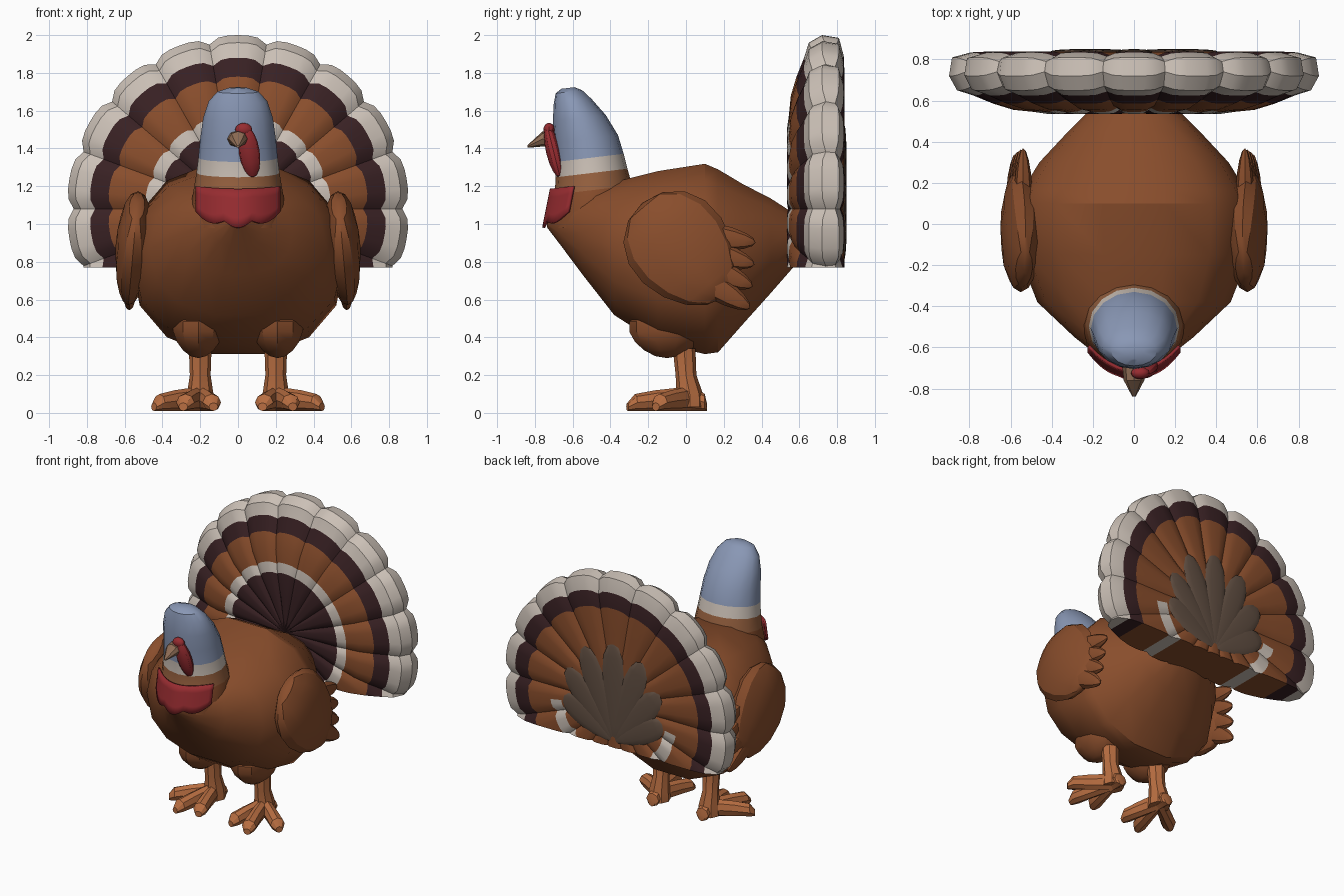
import bpy, bmesh, math
from mathutils import Matrix, Vector

if "Cube" in bpy.data.objects:
    bpy.data.objects.remove(bpy.data.objects["Cube"])


def mat(name, col):
    m = bpy.data.materials.new(name)
    m.diffuse_color = (*col, 1)
    m.use_nodes = True
    m.node_tree.nodes["Principled BSDF"].inputs["Base Color"].default_value = m.diffuse_color
    return m


BROWN = mat("brown feather", (0.25, 0.075, 0.025))
DARK = mat("dark brown", (0.04, 0.015, 0.017))
CREAM = mat("cream", (0.60, 0.53, 0.47))
BLUE = mat("grey blue", (0.25, 0.31, 0.46))
RED = mat("red", (0.31, 0.025, 0.03))
TAN = mat("tan", (0.31, 0.12, 0.05))
ORANGE = mat("leg orange", (0.48, 0.155, 0.053))
TAUPE = mat("taupe", (0.12, 0.078, 0.055))
HORN = mat("beak horn", (0.27, 0.15, 0.09))


def finish(name, bm, mats, angle=30):
    bmesh.ops.recalc_face_normals(bm, faces=bm.faces)
    me = bpy.data.meshes.new(name)
    bm.to_mesh(me)
    bm.free()
    for m in mats:
        me.materials.append(m)
    ob = bpy.data.objects.new(name, me)
    bpy.context.collection.objects.link(ob)
    bpy.ops.object.select_all(action='DESELECT')
    ob.select_set(True)
    bpy.context.view_layer.objects.active = ob
    bpy.ops.object.shade_smooth_by_angle(angle=math.radians(angle))
    return ob


def loft(name, rings, mats, seg_mat=None, angle=30):
    """Skin a list of closed rings and cap both ends."""
    bm = bmesh.new()
    vs = [[bm.verts.new(p) for p in r] for r in rings]
    n = len(vs[0])
    for i in range(len(vs) - 1):
        for j in range(n):
            k = (j + 1) % n
            f = bm.faces.new((vs[i][j], vs[i][k], vs[i + 1][k], vs[i + 1][j]))
            f.material_index = seg_mat[i] if seg_mat else 0
    bm.faces.new(vs[0])
    bm.faces.new(vs[-1]).material_index = seg_mat[-1] if seg_mat else 0
    return finish(name, bm, mats, angle)


def blob(name, loc, scale, material, rot=None, taper=0.0, seg=12):
    """Ellipsoid, optionally narrowed towards its local -z end."""
    bm = bmesh.new()
    bmesh.ops.create_uvsphere(bm, u_segments=seg, v_segments=8, radius=1)
    for v in bm.verts:
        w = 1 + taper * v.co.z
        v.co = Vector((v.co.x * scale[0] * w, v.co.y * scale[1] * w, v.co.z * scale[2]))
    bm.transform(Matrix.Translation(loc) @ (rot or Matrix()))
    return finish(name, bm, [material])


def rot(deg, axis):
    return Matrix.Rotation(math.radians(deg), 4, axis)


def circle(n, power=1.0):
    """Unit circle, or a squarer superellipse when power is below one."""
    pts = []
    for i in range(n):
        a = 2 * math.pi * i / n
        pts.append(tuple(math.copysign(abs(v) ** power, v) for v in (math.cos(a), math.sin(a))))
    return pts


# Body: sections along y as (y, bottom, top, half width)
body = [(-0.735, 0.98, 1.06, 0.05), (-0.66, 0.88, 1.13, 0.15), (-0.55, 0.73, 1.18, 0.29),
        (-0.38, 0.51, 1.23, 0.47), (-0.15, 0.36, 1.29, 0.56), (0.1, 0.3, 1.33, 0.57),
        (0.17, 0.31, 1.30, 0.54), (0.3, 0.46, 1.22, 0.46), (0.45, 0.63, 1.14, 0.32),
        (0.57, 0.77, 1.06, 0.2)]
loft("body", [[(w * c, y, (b + t) / 2 + (t - b) / 2 * s) for c, s in circle(14, 0.88)]
              for y, b, t, w in body], [BROWN])

# Neck and head: sections along z as (z, y centre, x radius, y radius)
neck = [(0.98, -0.50, 0.24, 0.21), (1.1, -0.49, 0.25, 0.22), (1.18, -0.49, 0.235, 0.205),
        (1.27, -0.50, 0.22, 0.19), (1.35, -0.51, 0.21, 0.18), (1.45, -0.53, 0.2, 0.17),
        (1.56, -0.565, 0.185, 0.14), (1.65, -0.60, 0.155, 0.1), (1.70, -0.62, 0.11, 0.07),
        (1.72, -0.625, 0.05, 0.035)]
loft("neck_and_head", [[(rx * c, y + ry * s, z + 0.12 * (ry * s) * (z > 1.15)) for c, s in circle(16)]
                       for z, y, rx, ry in neck],
     [BROWN, TAN, CREAM, BLUE], [0, 0, 1, 2, 3, 3, 3, 3, 3])

# Red bib with a three-lobed lower edge
bm = bmesh.new()
cols = []
for i in range(25):
    x = -0.22 + 0.44 * i / 24
    low = 0.98 + 1.2 * x * x + 0.03 * (1 - abs(math.cos(1.5 * math.pi * x / 0.22 * 0.98)))
    top = 1.185 + 0.3 * x * x
    col = []
    for k in range(5):
        z = low + (top - low) * k / 4
        col.append(bm.verts.new((x, -0.75 + 0.2 * (z - 1) + 2.4 * x * x, z)))
    cols.append(col)
for a, b in zip(cols, cols[1:]):
    for k in range(4):
        bm.faces.new((a[k], b[k], b[k + 1], a[k + 1]))
bib = finish("bib", bm, [RED])
mod = bib.modifiers.new("thickness", 'SOLIDIFY')
mod.thickness = 0.015
mod.offset = 0

# Beak, snood and wattle
loft("beak", [[(r * c, y, z + r * 0.8 * s) for c, s in circle(8)]
              for y, z, r in [(-0.66, 1.45, 0.06), (-0.76, 1.45, 0.05), (-0.84, 1.41, 0.008)]], [HORN])
blob("snood", (0.03, -0.725, 1.5), (0.045, 0.03, 0.035), RED)
blob("wattle", (0.06, -0.7, 1.38), (0.055, 0.04, 0.14), RED, rot(14, 'X') @ rot(-8, 'Y'))

# Wings and legs on both sides
for s, side in ((1, "right"), (-1, "left")):
    blob("wing_" + side, (s * 0.555, -0.02, 0.86), (0.095, 0.27, 0.33), BROWN,
         rot(s * -5, 'Y') @ rot(40, 'X'), 0.15)
    for k in range(4):
        blob(f"wing_feather_{side}_{k}", (s * (0.575 - 0.012 * k), 0.17, 0.66 + 0.09 * k),
             (0.045, 0.07, 0.2), BROWN, rot(58 + 8 * k, 'X'), 0.2, 8)
    blob("thigh_" + side, (s * 0.21, -0.1, 0.43), (0.14, 0.2, 0.14), BROWN, None, 0.2, 10)
    loft("shank_" + side, [[(s * x + r * c, y + r * t, z) for c, t in circle(8)]
                           for x, y, z, r in [(0.2, -0.01, 0.34, 0.06), (0.2, 0.0, 0.2, 0.055),
                                              (0.2, 0.02, 0.1, 0.07), (0.2, 0.02, 0.03, 0.075)]], [ORANGE])
    # Toes run from the ankle to each tip
    for k, (tx, ty) in enumerate([(0.13, -0.27), (0.29, -0.31), (0.445, -0.16), (0.2, 0.11)]):
        a, b = Vector((s * 0.2, 0.02, 0)), Vector((s * tx, ty, 0))
        d = (b - a).normalized()
        n = Vector((-d.y, d.x, 0))
        loft(f"toe_{side}_{k}", [[a.lerp(b, u) + n * w * c + Vector((0, 0, h * (1 + t) + 0.01))
                                  for c, t in circle(8)]
                                 for u, w, h in [(0, 0.04, 0.065), (0.55, 0.045, 0.055),
                                                 (0.88, 0.05, 0.045), (1, 0.025, 0.022)]], [ORANGE])

# Tail fan: profile (radius, y, colour of next band) spun around y with scalloped feathers
CZ, FLOOR, SUB, FEATHERS = 1.08, 0.77, 6, 18
BANDS = [BROWN, DARK, CREAM]
profile = [(0, 0.54, 1), (0.25, 0.535, 1), (0.43, 0.535, 2), (0.5, 0.545, 0), (0.6, 0.555, 0),
           (0.7, 0.585, 1), (0.8, 0.625, 2), (0.88, 0.65, 2), (0.92, 0.72, 2), (0.905, 0.81, 2),
           (0.81, 0.835, 1), (0.7, 0.84, 0), (0.52, 0.84, 0), (0.43, 0.84, 0), (0, 0.84, 0)]
bm = bmesh.new()
rows = []
for j in range(FEATHERS * SUB):
    t = 2 * (j % SUB) / SUB - 1
    a = math.radians(80) + 2 * math.pi * j / (FEATHERS * SUB)
    row = []
    for r, y, m in profile:
        q = r * (1 - 0.04 * t ** 4 * (r > 0.4))
        groove = 0.02 * t ** 4 * min(1, r / 0.3) * (1 if y < 0.75 else -1)
        row.append(bm.verts.new((0.985 * q * math.cos(a), y + groove, CZ + q * math.sin(a))))
    rows.append(row)
for j, a in enumerate(rows):
    b = rows[(j + 1) % len(rows)]
    for k in range(len(profile) - 1):
        f = bm.faces.new((a[k], b[k], b[k + 1], a[k + 1]))
        f.material_index = profile[k][2]
        # Low on the back, the inner cream band shows beside the taupe feathers
        if k == 12 and f.calc_center_median().z < CZ - 0.08:
            f.material_index = 2
bmesh.ops.remove_doubles(bm, verts=bm.verts, dist=0.0005)
# Trim the fan flat underneath, then colour the cut face in the same bands
cut = bmesh.ops.bisect_plane(bm, geom=bm.verts[:] + bm.edges[:] + bm.faces[:],
                             plane_co=(0, 0, FLOOR), plane_no=(0, 0, -1), clear_outer=True)
edges = [e for e in cut["geom_cut"] if isinstance(e, bmesh.types.BMEdge)]
bmesh.ops.holes_fill(bm, edges=edges, sides=0)


def underside():
    return [f for f in bm.faces if all(abs(v.co.z - FLOOR) < 1e-4 for v in f.verts)]


limits = [math.sqrt(r * r - (CZ - FLOOR) ** 2) for r in (0.43, 0.5, 0.7, 0.8)]
for x in limits + [-x for x in limits]:
    faces = underside()
    geom = set(faces) | {e for f in faces for e in f.edges} | {v for f in faces for v in f.verts}
    bmesh.ops.bisect_plane(bm, geom=list(geom), plane_co=(x, 0, 0), plane_no=(1, 0, 0))
for f in underside():
    f.material_index = [0, 2, 0, 1, 2][sum(abs(f.calc_center_median().x) > x for x in limits)]
finish("tail_fan", bm, BANDS)

# Taupe feathers fanned over the back of the tail
for k in range(-3, 4):
    half = (0.35, 0.33, 0.28, 0.22)[abs(k)]
    turn = rot(k * 20, 'Y')
    pos = Vector((0, 0.838, 0.81)) + turn @ Vector((0, 0, half + 0.02))
    blob(f"back_feather_{k + 3}", pos, (0.085, 0.012, half), TAUPE, turn, 0.4)
